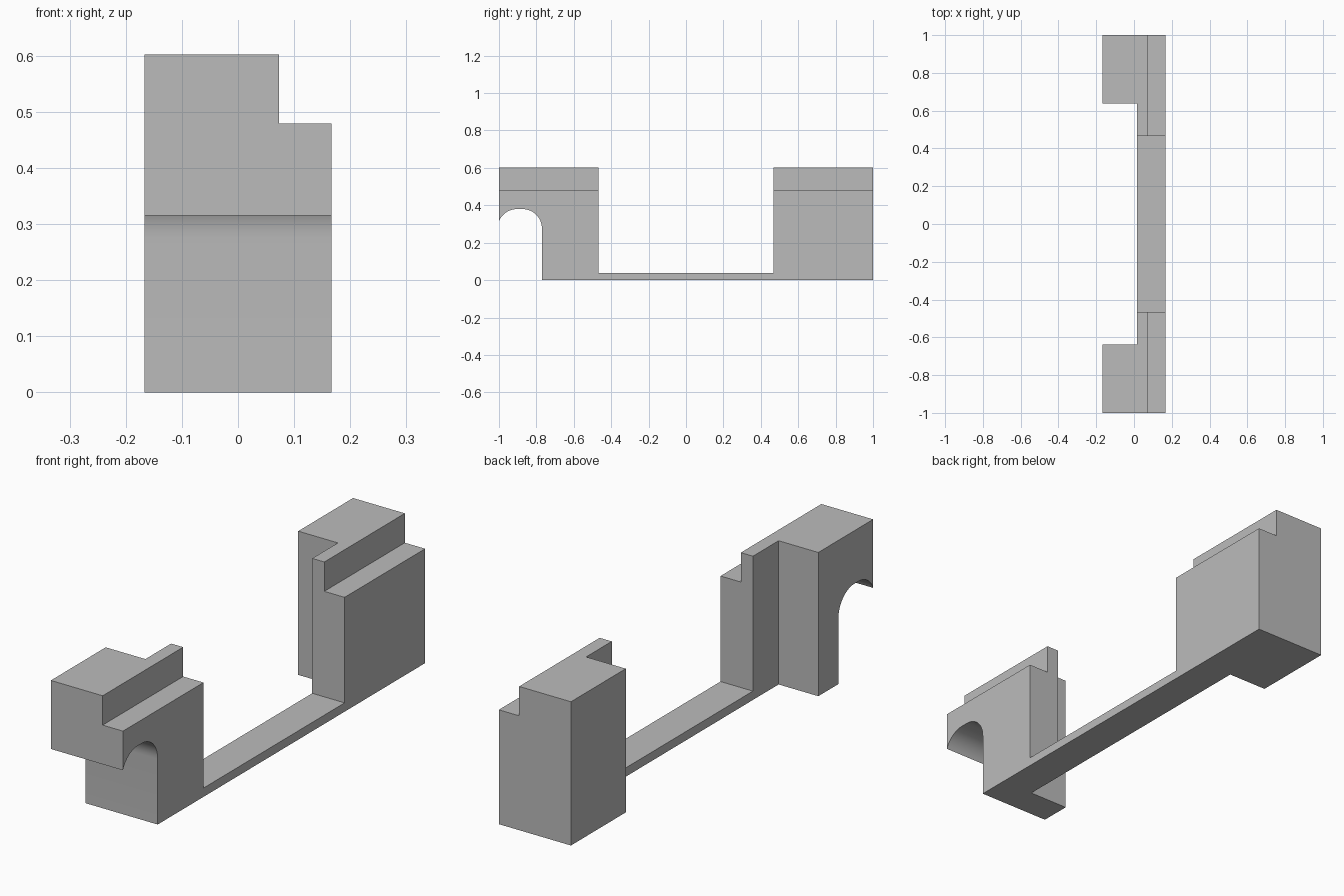
import bpy
import bmesh
from math import sin, cos, asin, pi

if "Cube" in bpy.data.objects:
    bpy.data.objects.remove(bpy.data.objects["Cube"], do_unlink=True)

HALF_W, HEIGHT = 0.167, 0.602
BLOCK_IN = 0.467        # inner end of the tall blocks
BAR_TOP = 0.037         # thickness of the joining bar

grey = bpy.data.materials.new("plain grey")
grey.use_nodes = True
grey.diffuse_color = (0.5, 0.5, 0.5, 1)
grey.node_tree.nodes["Principled BSDF"].inputs["Base Color"].default_value = (0.5, 0.5, 0.5, 1)


def prism(name, outline, x0, x1):
    """Extrude a (y, z) outline along x."""
    bm = bmesh.new()
    face = bm.faces.new([bm.verts.new((x0, y, z)) for y, z in outline])
    moved = bmesh.ops.extrude_face_region(bm, geom=[face])["geom"]
    bmesh.ops.translate(bm, vec=(x1 - x0, 0, 0),
                        verts=[v for v in moved if isinstance(v, bmesh.types.BMVert)])
    bmesh.ops.recalc_face_normals(bm, faces=bm.faces)
    mesh = bpy.data.meshes.new(name)
    bm.to_mesh(mesh)
    bm.free()
    mesh.materials.append(grey)
    obj = bpy.data.objects.new(name, mesh)
    bpy.context.collection.objects.link(obj)
    return obj


def arc(cy, cz, r, a0, a1, n=12):
    return [(cy + r * cos(a0 + (a1 - a0) * i / n),
             cz + r * sin(a0 + (a1 - a0) * i / n)) for i in range(n + 1)]


def rect(y0, y1, z0, z1):
    return [(y0, z0), (y1, z0), (y1, z1), (y0, z1)]


# Bracket side profile, with the rounded opening under the front block
R, CZ = 0.105, 0.275
RIGHT_C, LEFT_C = -0.875, -0.903
start = pi - asin(0.04 / R)
opening = arc(LEFT_C, CZ, R, start, pi / 2) + arc(RIGHT_C, CZ, R, pi / 2, 0)
opening[0] = (-1, 0.315)
profile = opening + [
    (RIGHT_C + R, 0), (1, 0), (1, HEIGHT), (BLOCK_IN, HEIGHT), (BLOCK_IN, BAR_TOP),
    (-BLOCK_IN, BAR_TOP), (-BLOCK_IN, HEIGHT), (-1, HEIGHT)]
bracket = prism("bracket", profile, -HALF_W, HALF_W)

# Cutters: the stepped top edge and the recess between the feet
cutters = [
    prism("step_cutter", rect(-1.2, 1.2, 0.479, 0.8), 0.073, 0.4),
    prism("recess_cutter", rect(-0.637, 0.637, -0.2, 0.8), -0.4, 0.017),
]
bpy.ops.object.select_all(action="DESELECT")
bpy.context.view_layer.objects.active = bracket
bracket.select_set(True)
for cutter in cutters:
    cutter.hide_render = True
    mod = bracket.modifiers.new(cutter.name, "BOOLEAN")
    mod.operation = "DIFFERENCE"
    mod.solver = "EXACT"
    mod.object = cutter
    bpy.ops.object.modifier_apply(modifier=mod.name)
    bpy.data.objects.remove(cutter, do_unlink=True)

bpy.ops.object.shade_smooth_by_angle(angle=pi / 6)
